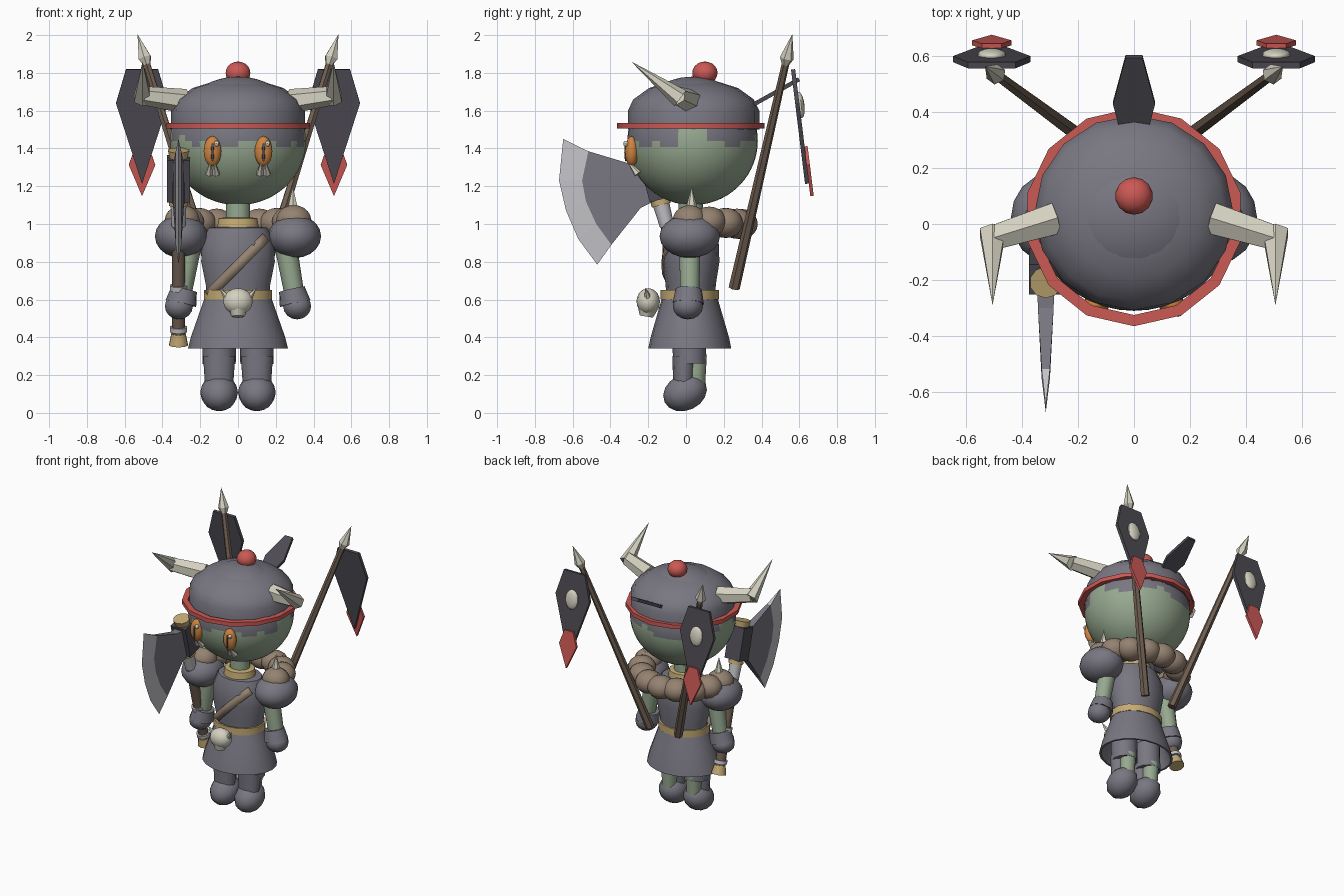
import bpy, bmesh
from math import sin, cos, pi, sqrt, radians, atan2
from mathutils import Vector, Matrix, Euler

if "Cube" in bpy.data.objects:
    bpy.data.objects.remove(bpy.data.objects["Cube"])


def colour(name, r, g, b):
    m = bpy.data.materials.new(name)
    m.use_nodes = True
    m.diffuse_color = (r, g, b, 1)
    m.node_tree.nodes["Principled BSDF"].inputs["Base Color"].default_value = (r, g, b, 1)
    return m


slate = colour("slate cloth", .19, .183, .22)
dark = colour("dark plate", .075, .07, .085)
green = colour("green skin", .31, .40, .28)
red = colour("red trim", .60, .10, .09)
bone = colour("bone", .66, .64, .53)
fur = colour("brown fur", .30, .225, .165)
wood = colour("dark wood", .16, .115, .085)
gold = colour("tan gold", .56, .41, .18)
orange = colour("orange eye", .62, .23, .05)
steel = colour("pale steel", .55, .55, .58)


def finish(name, bm, mats, smooth=True):
    bmesh.ops.recalc_face_normals(bm, faces=bm.faces)
    mesh = bpy.data.meshes.new(name)
    bm.to_mesh(mesh)
    bm.free()
    ob = bpy.data.objects.new(name, mesh)
    bpy.context.collection.objects.link(ob)
    for m in mats if isinstance(mats, list) else [mats]:
        mesh.materials.append(m)
    if smooth:
        bpy.ops.object.select_all(action='DESELECT')
        ob.select_set(True)
        bpy.context.view_layer.objects.active = ob
        bpy.ops.object.shade_smooth_by_angle(angle=radians(42))
    return ob


def ball(name, loc, scale, mat, seg=14, rings=10, tilt=0):
    bm = bmesh.new()
    bmesh.ops.create_uvsphere(bm, u_segments=seg, v_segments=rings, radius=1)
    m = Matrix.LocRotScale(Vector(loc), Euler((tilt, 0, 0)), Vector(scale))
    bmesh.ops.transform(bm, matrix=m, verts=bm.verts)
    return finish(name, bm, mat)


def rod(name, a, b, r1, r2, mat, sides=8, smooth=True):
    a, b = Vector(a), Vector(b)
    bm = bmesh.new()
    bmesh.ops.create_cone(bm, cap_ends=True, segments=sides, radius1=r1, radius2=r2,
                          depth=(b - a).length)
    rot = (b - a).to_track_quat('Z', 'Y').to_matrix().to_4x4()
    bmesh.ops.transform(bm, matrix=Matrix.Translation((a + b) / 2) @ rot, verts=bm.verts)
    return finish(name, bm, mat, smooth)


def lathe(name, profile, mat, y=0.025, flat=1, sides=14):
    """Turn (radius, height) pairs round the z axis, flattened in depth."""
    bm = bmesh.new()
    rows = [[bm.verts.new((r * sin(2 * pi * k / sides), y - flat * r * cos(2 * pi * k / sides), z))
             for k in range(sides)] for r, z in profile]
    for lo, hi in zip(rows, rows[1:]):
        for k in range(sides):
            j = (k + 1) % sides
            bm.faces.new((lo[k], lo[j], hi[j], hi[k]))
    bmesh.ops.remove_doubles(bm, verts=bm.verts, dist=1e-5)
    return finish(name, bm, mat)


def plate(name, outline, thick, origin, tilt, mat):
    """Flat (x, z) outline given thickness, leaned back about x."""
    bm = bmesh.new()
    f = bm.faces.new([bm.verts.new((x, -thick / 2, z)) for x, z in outline])
    out = bmesh.ops.extrude_face_region(bm, geom=[f])
    bmesh.ops.translate(bm, vec=(0, thick, 0),
                        verts=[v for v in out["geom"] if isinstance(v, bmesh.types.BMVert)])
    m = Matrix.Translation(origin) @ Matrix.Rotation(tilt, 4, 'X')
    bmesh.ops.transform(bm, matrix=m, verts=bm.verts)
    return finish(name, bm, mat, False)


# Head with a ragged hairline
head = ball("head", (0, .035, 1.44), (.36, .345, .34), [green, slate], 42, 34)
for f in head.data.polygons:
    c = f.center
    a = atan2(c.x, -(c.y - .035))
    line = 1.43 + .02 * sin(5 * a) + .015 * sin(13 * a + 1)
    if -.06 < c.y < .1:
        line = 1.49
    f.material_index = int(c.z > line)

# Helmet, band, bobble and rear plume
lathe("helmet", [(.355, 1.5), (.355, 1.6), (.325, 1.66), (.24, 1.72), (.12, 1.757), (0, 1.76)],
      slate, .04, .98, 16)
lathe("helmet_band", [(.35, 1.505), (.39, 1.505), (.39, 1.535), (.35, 1.535), (.35, 1.505)], red)
ball("bobble", (0, .1, 1.8), (.067, .067, .06), red)
plate("plume", [(0, -.27), (.075, .06), (.03, .25), (-.03, .25), (-.075, .06)], .022,
      (0, .38, 1.645), radians(-61), dark)

# Trunk
lathe("neck", [(.065, .98), (.065, 1.14)], green)
lathe("collar", [(.08, .96), (.115, .965), (.105, 1.03), (.07, 1.035)], gold, .02, .9)
lathe("torso", [(.17, .6), (.175, .68), (.2, .8), (.195, .9), (.16, .98), (0, 1.0)], slate, .025, .76)
lathe("belt", [(.17, .6), (.185, .6), (.185, .65), (.17, .65)], gold, .02, .84)
lathe("skirt", [(.18, .6), (.215, .5), (.25, .4), (.265, .34), (.25, .34), (.17, .58)],
      slate, .02, .83, 20)

# Strap across the chest
bm = bmesh.new()
rows = []
for i in range(10):
    t = i / 9
    x, z = .15 - .31 * t, .93 - .31 * t
    y = .025 - .76 * sqrt((.192 if z > .75 else .18) ** 2 - x * x) - .008
    rows.append([bm.verts.new((x + s * .018, y, z - s * .02)) for s in (-1, 1)])
for p, q in zip(rows, rows[1:]):
    bm.faces.new((p[0], p[1], q[1], q[0]))
strap = finish("chest_strap", bm, fur)
strap.modifiers.new("thickness", 'SOLIDIFY').thickness = .02

# Skull buckle
ball("skull_buckle", (0, -.2, .59), (.08, .062, .07), bone)
rod("skull_jaw", (0, -.2, .57), (0, -.21, .51), .06, .035, bone)

# Fur roll round the back
for i in range(9):
    a = pi * i / 8
    ball("fur_roll", (.295 * cos(a), .02 + .27 * sin(a), 1.02 - .02 * sin(a)), (.095, .09, .08), fur)

for s in (1, -1):
    # Face
    ex = s * .135
    ball("eye", (ex, -.287, 1.385), (.048, .037, .08), orange)
    ball("pupil", (ex, -.319, 1.38), (.01, .008, .05), dark, 8, 6)
    ball("eye_glint", (ex + .022, -.318, 1.425), (.014, .014, .016), bone, 8, 6)
    for d in (-.018, .018):
        rod("tusk", (ex + d, -.255, 1.265), (ex + d * .4, -.315, 1.34), .022, 0, bone, 6, False)
    rod("skull_horn", (s * .05, -.2, .6), (s * .1, -.215, .665), .025, 0, bone, 6, False)

    # Bent horn
    bend = (s * .505, -.05, 1.68)
    rod("horn_base", (s * .28, .02, 1.65), bend, .065, .05, bone, 6, False)
    rod("horn_tip", (s * .505, -.03, 1.665), (s * .505, -.29, 1.86), .052, 0, bone, 6, False)

    # Arm
    ball("shoulder_pad", (s * .3, .02, .935), (.14, .16, .115), slate, 16)
    rod("shoulder_spike", (s * .29, .03, 1.03), (s * .29, .03, 1.2), .045, 0, bone, 6)
    rod("arm", (s * .25, .02, .9), (s * .3, .02, .62), .06, .052, green, 10)
    rod("gauntlet_cuff", (s * .285, .015, .655), (s * .302, .012, .58), .07, .084, slate, 10)
    ball("fist", (s * .313, .01, .565), (.078, .08, .07), slate, 10, 8)

    # Leg
    rod("thigh", (s * .1, .015, .45), (s * .1, .02, .26), .09, .088, slate, 12)
    rod("shin_guard", (s * .1, -.012, .3), (s * .1, -.015, .15), .085, .075, slate, 12).scale.y = .75
    rod("calf", (s * .1, .055, .3), (s * .1, .05, .13), .055, .05, green, 10)
    ball("boot", (s * .1, -.005, .108), (.1, .12, .095), slate, 12, 8, radians(25))

    # Spear carried on the back
    foot, top = Vector((s * .115, .255, .66)), Vector((s * .49, .532, 1.87))
    rod("spear_shaft", foot, top, .03, .02, wood, 6, False)
    aim = (top - foot).normalized()
    rod("spear_socket", top - aim * .04, top + aim * .01, .015, .037, bone, 6, False)
    rod("spear_point", top + aim * .01, top + aim * .145, .037, 0, bone, 6, False)

    # Hanging banner
    lean = radians(7)
    c = Vector((s * .508, .59, 1.63))
    kite = [(-.085, .19), (.085, .19), (.138, .01), (0, -.42), (-.138, .01)]
    plate("banner", kite, .022, c, lean, dark)
    plate("banner_tail", [(-.035, -.22), (.035, -.22), (.07, -.32), (0, -.485), (-.07, -.32)],
          .018, c + Vector((0, .018, 0)), lean, red)
    ball("banner_boss", c + Vector((0, .015, 0)), (.05, .022, .07), bone, tilt=lean)


# Axe in the right hand
def grip(z):
    return Vector((-.315, .01 - .27 * (z - .58), z))


def band(name, lo, hi, r1, r2, mat):
    return rod(name, grip(lo), grip(hi), r1, r2, mat, 10)


band("axe_handle", .38, 1.37, .036, .034, wood)
band("axe_pommel", .36, .42, .052, .04, gold)
band("axe_lower_ring", .43, .455, .047, .047, steel)
band("axe_upper_ring", .65, .675, .047, .047, steel)
band("axe_socket", .99, 1.1, .038, .044, steel)
band("axe_collar", 1.1, 1.13, .052, .052, gold)
band("axe_cap", 1.35, 1.39, .05, .058, gold)
bm = bmesh.new()
bmesh.ops.create_cube(bm, size=1)
m = Matrix.Translation(grip(1.24)) @ Matrix.Rotation(radians(15), 4, 'X') @ Matrix.Diagonal((.12, .11, .23, 1))
bmesh.ops.transform(bm, matrix=m, verts=bm.verts)
finish("axe_head", bm, dark, False)

# Blade: rows run from socket to cutting edge, thinning as they go
stations = [
    (.032, [(-.19, 1.32), (-.185, 1.27), (-.18, 1.22), (-.175, 1.17), (-.17, 1.12)]),
    (.028, [(-.30, 1.32), (-.29, 1.26), (-.28, 1.2), (-.26, 1.14), (-.24, 1.085)]),
    (.015, [(-.517, 1.385), (-.55, 1.23), (-.53, 1.12), (-.475, 1.0), (-.395, .89)]),
    (0, [(-.65, 1.45), (-.672, 1.23), (-.635, 1.07), (-.57, .92), (-.47, .785)]),
]
bm = bmesh.new()
sides = [[[bm.verts.new((-.315 + d * t, y, z)) for y, z in row] for t, row in stations] for d in (-1, 1)]
for i in range(len(stations) - 1):
    for g in sides:
        for k in range(4):
            f = bm.faces.new((g[i][k], g[i][k + 1], g[i + 1][k + 1], g[i + 1][k]))
            f.material_index = int(i == 2)
    for k in (0, 4):
        f = bm.faces.new([g[j][k] for g, j in zip(sides + sides[::-1], (i, i, i + 1, i + 1))])
        f.material_index = int(i == 2)
bmesh.ops.remove_doubles(bm, verts=bm.verts, dist=1e-5)
finish("axe_blade", bm, [slate, steel], False)
